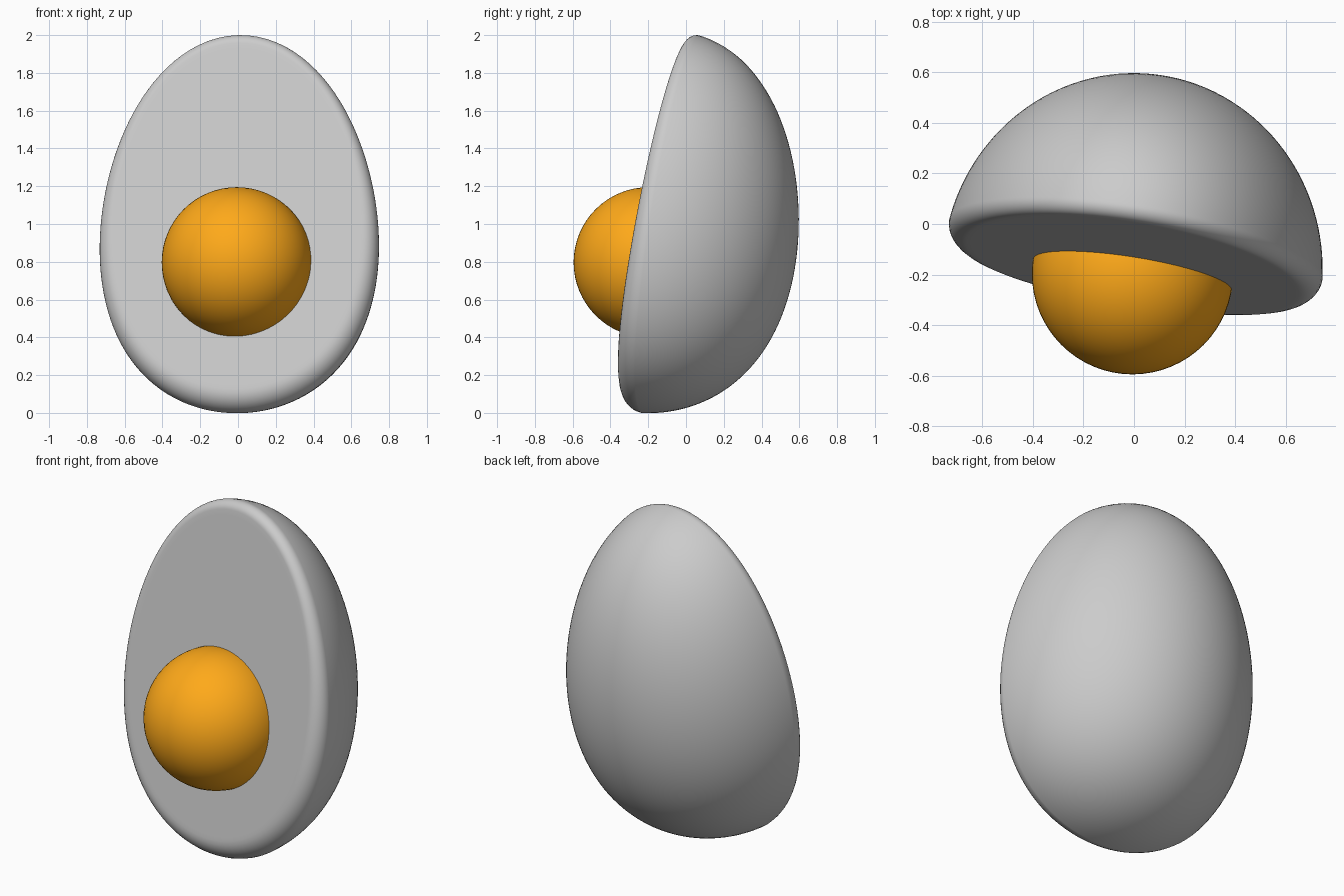
import bpy, bmesh, math
from mathutils import Vector

if "Cube" in bpy.data.objects:
    bpy.data.objects.remove(bpy.data.objects["Cube"])

# Frame of the cut face: origin at the yolk centre, egg axis, inward normal, sideways
ORIGIN = Vector((-0.006, -0.2, 0.8))
AXIS = Vector((0, 0.18, 1)).normalized()
INWARD = Vector((0.16, 1, -0.18)).normalized()
SIDE = AXIS.cross(INWARD).normalized()
LOW, HIGH, MID = -0.802, 1.230, 0.138      # egg ends and fan centre along the axis
N, BACK, ROUND = 128, 36, 8


def radius(s):
    """Egg profile: blunt at the bottom, narrower at the top."""
    k = 0.814 - 0.114 * (s + 0.5) + 0.0384 * (s + 0.5) * (s - 0.138)
    return k * math.sqrt(max(0, (s - LOW) * (HIGH - s)))


def height2(l, t):
    """Squared thickness of the half egg at distance l, direction t."""
    s, w = MID + l * math.cos(t), l * math.sin(t)
    if not LOW < s < HIGH:
        return -1
    return radius(s) ** 2 - w * w


def reach(t, h):
    """Distance from the centre where the thickness falls to h."""
    a, b = 0, 1.3
    for _ in range(40):
        m = (a + b) / 2
        a, b = (m, b) if height2(m, t) > h * h else (a, m)
    return a


def section(t):
    """Back dome, rounded rim and flat face along one direction."""
    f = 0.08 - 0.03 * math.cos(t)
    l0 = reach(t, f)
    pts = []
    for i in range(1, BACK + 1):
        l = l0 * math.sin(i / BACK * math.pi / 2)
        pts.append((l, math.sqrt(max(height2(l, t), 0))))
    for i in range(1, ROUND + 1):
        a = i / ROUND * math.pi / 2
        pts.append((l0 - f + f * math.cos(a), f - f * math.sin(a)))
    pts += [((l0 - f) * q, 0) for q in (0.97, 0.7, 0.35)]
    return pts


# Egg white: half egg with a soft rim
bm = bmesh.new()


def put(s, w, h):
    return bm.verts.new(ORIGIN + AXIS * s + SIDE * w + INWARD * h * 1.025)


cols = []
for j in range(N):
    t = 2 * math.pi * j / N
    cols.append([put(MID + l * math.cos(t), l * math.sin(t), h) for l, h in section(t)])
back, front = put(MID, 0, radius(MID)), put(MID, 0, 0)
for j in range(N):
    a, b = cols[j], cols[(j + 1) % N]
    bm.faces.new((back, a[0], b[0]))
    bm.faces.new((front, b[-1], a[-1]))
    for i in range(len(a) - 1):
        bm.faces.new((a[i], a[i + 1], b[i + 1], b[i]))
bmesh.ops.recalc_face_normals(bm, faces=bm.faces)
for face in bm.faces:
    face.smooth = True
mesh = bpy.data.meshes.new("egg_white")
bm.to_mesh(mesh)
bm.free()
bpy.context.collection.objects.link(bpy.data.objects.new("egg_white", mesh))

# Yolk: ball set halfway into the cut face
bpy.ops.mesh.primitive_uv_sphere_add(segments=64, ring_count=32, radius=0.398,
                                     location=(-0.006, -0.197, 0.797))
yolk = bpy.context.object
yolk.name = "yolk"
bpy.ops.object.shade_smooth()
mat = bpy.data.materials.new("yolk_orange")
mat.diffuse_color = (1.0, 0.4, 0.01, 1)
mat.use_nodes = True
mat.node_tree.nodes["Principled BSDF"].inputs["Base Color"].default_value = mat.diffuse_color
yolk.data.materials.append(mat)
